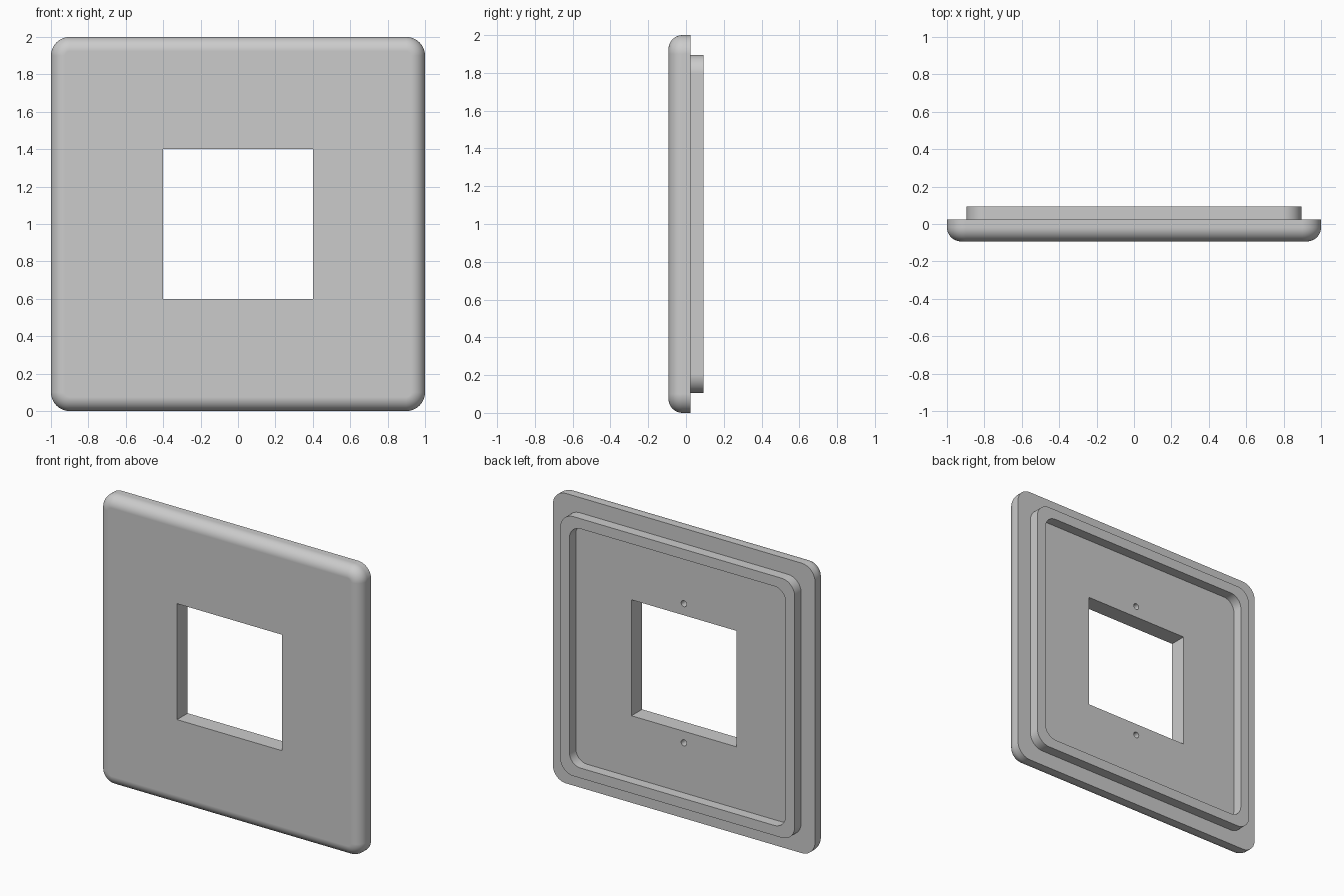
import bpy, bmesh
from math import sin, cos, pi, radians
from mathutils import Vector

FRONT, BACK, RIM_BACK = -0.093, 0.023, 0.093
FILLET, CORNER = 0.075, 0.1
CENTRE_Z = 1.0

cube = bpy.data.objects.get("Cube")
if cube:
    bpy.data.objects.remove(cube, do_unlink=True)

grey = bpy.data.materials.new("light grey plastic")
grey.use_nodes = True
grey.diffuse_color = (0.6, 0.6, 0.6, 1)
grey.node_tree.nodes["Principled BSDF"].inputs["Base Color"].default_value = (0.6, 0.6, 0.6, 1)


def rounded_square(bm, half, radius, y, steps=10):
    """Loop of vertices around a rounded square facing along y."""
    verts = []
    for corner in range(4):
        mid = pi / 4 + corner * pi / 2
        sx = 1 if cos(mid) > 0 else -1
        sz = 1 if sin(mid) > 0 else -1
        for i in range(steps + 1):
            a = corner * pi / 2 + i / steps * pi / 2
            x = sx * (half - radius) + radius * cos(a)
            z = sz * (half - radius) + radius * sin(a)
            verts.append(bm.verts.new((x, y, CENTRE_Z + z)))
    return verts


def loft(name, sections, closed=False):
    """Skin a list of (half size, corner radius, y) sections."""
    bm = bmesh.new()
    loops = [rounded_square(bm, *s) for s in sections]
    pairs = list(zip(loops, loops[1:]))
    if closed:
        pairs.append((loops[-1], loops[0]))
    else:
        bm.faces.new(loops[0])
        bm.faces.new(loops[-1])
    for a, b in pairs:
        n = len(a)
        for i in range(n):
            j = (i + 1) % n
            bm.faces.new((a[i], a[j], b[j], b[i]))
    bmesh.ops.recalc_face_normals(bm, faces=bm.faces)
    mesh = bpy.data.meshes.new(name)
    bm.to_mesh(mesh)
    bm.free()
    obj = bpy.data.objects.new(name, mesh)
    mesh.materials.append(grey)
    bpy.context.collection.objects.link(obj)
    return obj


def activate(obj):
    bpy.ops.object.select_all(action='DESELECT')
    obj.select_set(True)
    bpy.context.view_layer.objects.active = obj


def cut(obj, cutter):
    """Subtract the cutter from obj, then discard the cutter."""
    cutter.hide_render = True
    cutter.data.materials.append(grey)
    mod = obj.modifiers.new("cut", 'BOOLEAN')
    mod.operation, mod.solver, mod.object = 'DIFFERENCE', 'EXACT', cutter
    activate(obj)
    bpy.ops.object.modifier_apply(modifier=mod.name)
    bpy.data.objects.remove(cutter, do_unlink=True)


def smooth(obj):
    activate(obj)
    bpy.ops.object.shade_smooth_by_angle(angle=radians(30))
    mod = obj.modifiers.new("even shading", 'WEIGHTED_NORMAL')
    mod.keep_sharp = True


# Front plate with a rounded front edge
sections = [(1, CORNER, BACK)]
for i in range(11):
    a = i / 10 * pi / 2
    inset = FILLET * (1 - cos(a))
    sections.append((1 - inset, CORNER - inset, FRONT + FILLET * (1 - sin(a))))
plate = loft("front_plate", sections)

# Square opening through the middle
bpy.ops.mesh.primitive_cube_add(size=0.8, location=(0, 0, CENTRE_Z))
cut(plate, bpy.context.object)

# Blind screw holes above and below the opening
for side in (-1, 1):
    bpy.ops.mesh.primitive_cylinder_add(
        vertices=24, radius=0.021, depth=0.12,
        location=(0, BACK, CENTRE_Z + side * 0.48), rotation=(pi / 2, 0, 0))
    cut(plate, bpy.context.object)
smooth(plate)

# Raised rim on the back, seated slightly into the plate
OUTER, INNER, SEAT = (0.895, 0.1), (0.825, 0.085), BACK - 0.01
rim = loft("back_rim", [(*OUTER, SEAT), (*OUTER, RIM_BACK),
                        (*INNER, RIM_BACK), (*INNER, SEAT)], closed=True)
smooth(rim)
